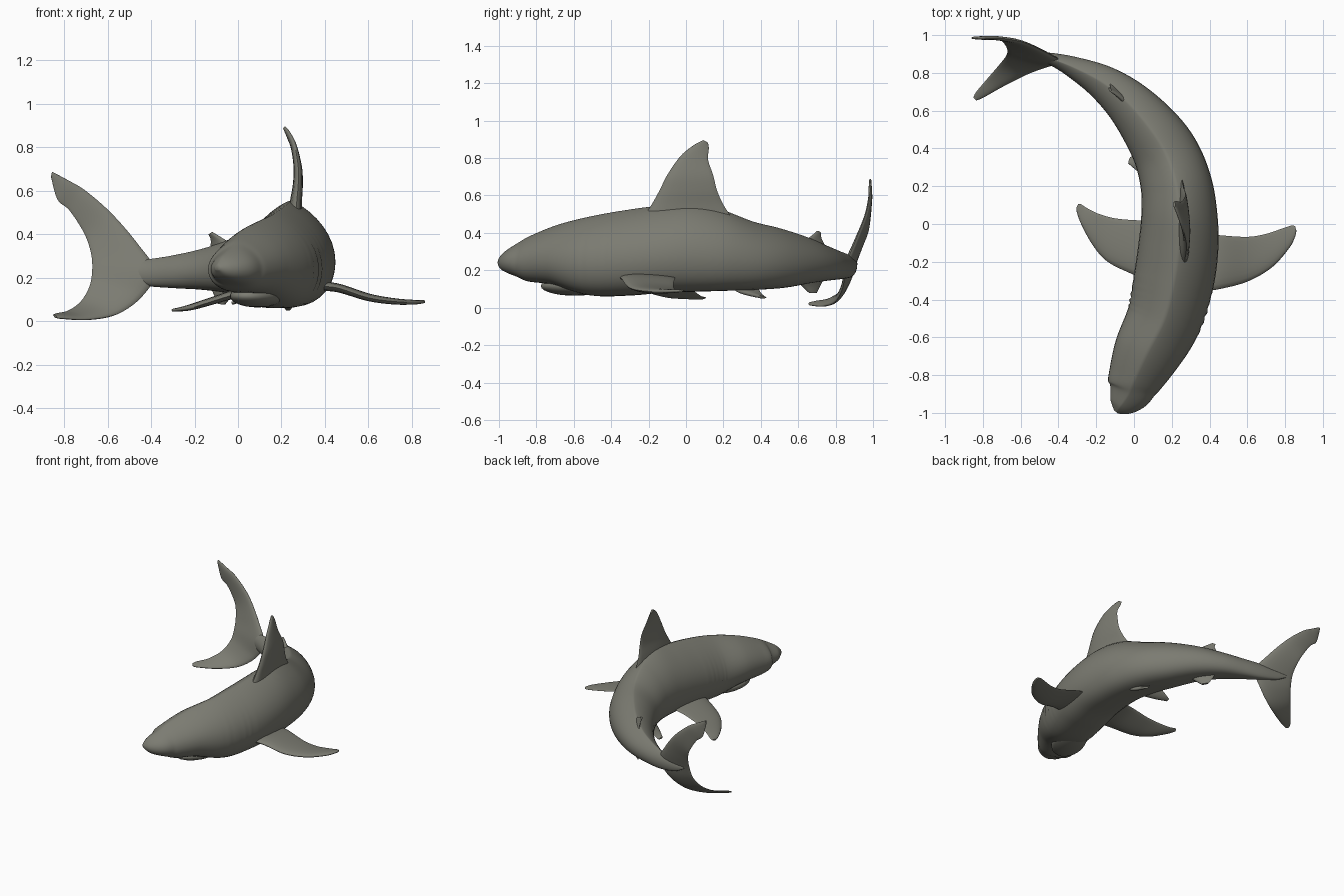
import bpy
import bmesh
import math
from mathutils import Vector

if "Cube" in bpy.data.objects:
    bpy.data.objects.remove(bpy.data.objects["Cube"])

skin = bpy.data.materials.new("grey_olive_skin")
skin.use_nodes = True
colour = (0.2, 0.2, 0.168, 1)
skin.diffuse_color = colour
skin.node_tree.nodes["Principled BSDF"].inputs["Base Color"].default_value = colour


def spline(rows, steps):
    """Smoothly interpolate rows of numbers, passing through every row."""
    out = []
    for i in range(len(rows) - 1):
        a, b, c, d = (rows[min(max(i + k, 0), len(rows) - 1)] for k in (-1, 0, 1, 2))
        for s in range(steps):
            t = s / steps
            out.append([q + t * ((r - p) / 2 + t * (p - 2.5 * q + 2 * r - w / 2
                        + t * (1.5 * (q - r) + (w - p) / 2)))
                        for p, q, r, w in zip(a, b, c, d)])
    out.append(list(rows[-1]))
    return out


def finish(name, bm):
    bmesh.ops.recalc_face_normals(bm, faces=bm.faces)
    mesh = bpy.data.meshes.new(name)
    bm.to_mesh(mesh)
    bm.free()
    mesh.materials.append(skin)
    obj = bpy.data.objects.new(name, mesh)
    bpy.context.collection.objects.link(obj)
    bpy.ops.object.select_all(action="DESELECT")
    obj.select_set(True)
    bpy.context.view_layer.objects.active = obj
    bpy.ops.object.shade_smooth_by_angle(angle=math.radians(60))
    return obj


def loft(name, rings):
    """Skin a list of closed rings and cap both ends."""
    bm = bmesh.new()
    loops = [[bm.verts.new(p) for p in ring] for ring in rings]
    count = len(loops[0])
    for a, b in zip(loops, loops[1:]):
        for i in range(count):
            j = (i + 1) % count
            bm.faces.new((a[i], a[j], b[j], b[i]))
    bm.faces.new(loops[0])
    bm.faces.new(loops[-1])
    return finish(name, bm)


def fin(name, rows, ratio, steps=6, sides=20):
    """Rows hold a leading point and a trailing point, root to tip."""
    stations = [(Vector(r[:3]), Vector(r[3:])) for r in spline(rows, steps)]
    rings = []
    for i, (lead, trail) in enumerate(stations):
        before = stations[max(i - 1, 0)]
        after = stations[min(i + 1, len(stations) - 1)]
        span = sum(after, Vector()) - sum(before, Vector())
        chord = trail - lead
        normal = chord.cross(span).normalized()
        thick = ratio * chord.length + 0.005
        ring = []
        for k in range(sides):
            a = math.tau * k / sides
            u = (1 - math.cos(a)) / 2
            half = thick * math.sin(a) * (1.2 - 0.7 * u)
            ring.append(lead + chord * u + normal * half)
        rings.append(ring)
    return loft(name, rings)


def ellipsoid(name, centre, radii, turn):
    bm = bmesh.new()
    bmesh.ops.create_uvsphere(bm, u_segments=24, v_segments=14, radius=1)
    bmesh.ops.scale(bm, vec=radii, verts=bm.verts)
    obj = finish(name, bm)
    obj.location = centre
    obj.rotation_euler = (0, 0, turn)
    return obj


# Body: spine x, spine y, half width, belly height, back height
body_rows = [
    (-.095, -.995, .014, .235, .26), (-.072, -.965, .065, .2, .3),
    (-.028, -.9, .114, .17, .345), (0, -.83, .142, .14, .385),
    (.07, -.68, .18, .12, .445), (.16, -.5, .2, .065, .49),
    (.21, -.3, .213, .065, .525), (.235, -.12, .212, .08, .547),
    (.24, .04, .202, .085, .553), (.225, .2, .19, .09, .52),
    (.175, .36, .175, .095, .46), (.09, .5, .155, .105, .425),
    (-.03, .64, .125, .13, .38), (-.16, .745, .095, .145, .335),
    (-.3, .82, .062, .153, .303), (-.42, .868, .036, .163, .284),
    (-.54, .898, .016, .19, .264), (-.62, .912, .004, .23, .245)]
spine = spline(body_rows, 10)
rings = []
for i, (x, y, width, low, high) in enumerate(spine):
    before, after = spine[max(i - 1, 0)], spine[min(i + 1, len(spine) - 1)]
    along = Vector((after[0] - before[0], after[1] - before[1], 0)).normalized()
    across = Vector((along.y, -along.x, 0))
    mid = low + 0.41 * (high - low)
    # Gill folds ripple the flanks behind the head
    gill = max(0, 1 - ((y + .42) / .12) ** 2) * math.sin(y * 140)
    ring = []
    for k in range(40):
        a = math.tau * k / 40
        c, s = math.cos(a), math.sin(a)
        power = 1.55 if s > 0 else 0.66
        side = math.copysign(abs(c) ** power, c) * width
        side *= 1 - 0.025 * gill * c ** 4
        height = mid + s * (high - mid if s > 0 else mid - low)
        ring.append(Vector((x, y, height)) + across * side)
    rings.append(ring)
loft("body", rings)

# Head details
ellipsoid("lower_jaw", (.09, -.595, .116), (.115, .19, .052), -.38)
ellipsoid("left_eye", (.122, -.87, .255), (.01, .018, .014), -.4)
ellipsoid("right_eye", (-.12, -.785, .255), (.01, .018, .014), -.4)

# Back fins
fin("dorsal_fin", [
    (.265, -.24, .47, .25, .26, .46), (.27, -.185, .55, .26, .2, .55),
    (.277, -.14, .63, .272, .165, .63), (.277, -.1, .71, .27, .145, .71),
    (.26, -.03, .81, .25, .118, .79), (.235, .04, .868, .225, .122, .85),
    (.215, .09, .895, .212, .118, .88)], .066)
fin("second_dorsal_fin", [
    (-.01, .61, .34, -.13, .75, .32), (-.07, .665, .38, -.125, .725, .37),
    (-.12, .7, .41, -.135, .722, .4)], .08)

# Pectoral fins
fin("left_pectoral_fin", [
    (.34, -.36, .16, .36, -.05, .16), (.45, -.345, .155, .46, -.06, .155),
    (.6, -.305, .108, .6, -.068, .115), (.73, -.23, .09, .7, -.052, .095),
    (.82, -.13, .087, .79, -.022, .09), (.852, -.07, .09, .835, -.008, .09),
    (.86, -.035, .09, .853, -.012, .09)], .06)
fin("right_pectoral_fin", [
    (.1, -.31, .15, .1, .02, .15), (-.01, -.265, .125, .01, .02, .135),
    (-.14, -.2, .085, -.1, .03, .105), (-.22, -.11, .06, -.19, .055, .08),
    (-.28, 0, .052, -.25, .085, .06), (-.302, .06, .05, -.28, .104, .055),
    (-.305, .085, .05, -.295, .106, .053)], .06)

# Pelvic and anal fins
fin("left_pelvic_fin", [
    (.25, .22, .13, .17, .38, .12), (.26, .28, .085, .2, .4, .08),
    (.245, .39, .058, .22, .43, .053)], .07)
fin("right_pelvic_fin", [
    (.1, .22, .12, .05, .36, .13), (.03, .27, .1, .01, .36, .1),
    (-.03, .32, .085, -.02, .355, .08)], .07)
fin("anal_fin", [
    (.01, .58, .16, -.13, .745, .17), (-.03, .62, .115, -.11, .72, .12),
    (-.06, .66, .078, -.09, .7, .08)], .08)

# Tail fin, from the upper tip down to the lower tip
fin("tail_fin", [
    (-.855, .985, .688, -.86, .985, .665), (-.78, .985, .648, -.83, .985, .56),
    (-.7, .983, .6, -.775, .985, .51), (-.58, .96, .495, -.71, .975, .41),
    (-.46, .905, .355, -.68, .945, .33), (-.38, .855, .228, -.67, .915, .255),
    (-.44, .84, .115, -.68, .885, .17), (-.55, .8, .035, -.72, .835, .095),
    (-.68, .735, .009, -.78, .765, .05), (-.8, .668, .013, -.835, .7, .037),
    (-.835, .655, .018, -.85, .67, .03)], .06)
